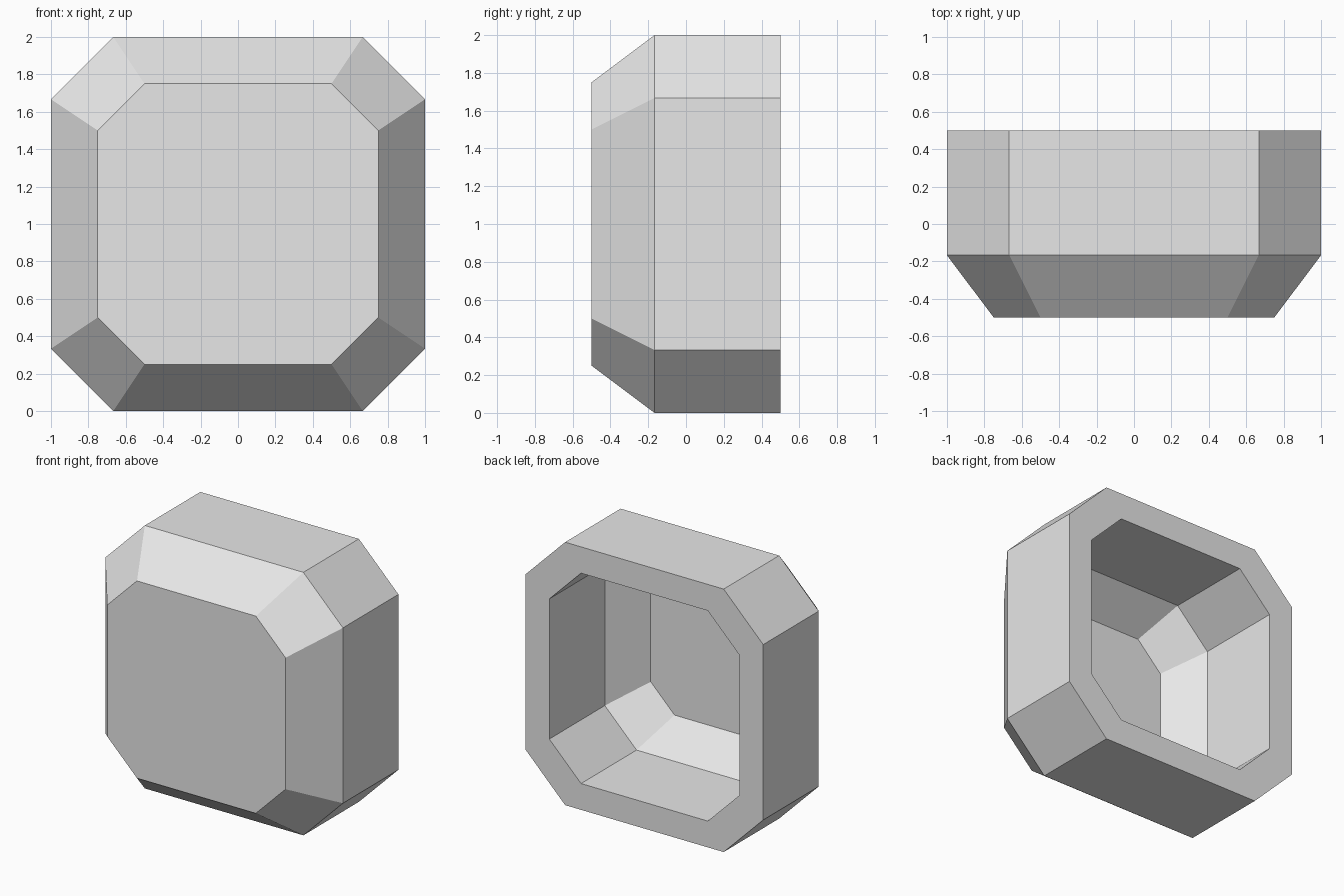
import bpy
import bmesh

cube = bpy.data.objects.get("Cube")
if cube:
    bpy.data.objects.remove(cube, do_unlink=True)

grey = bpy.data.materials.new("light grey")
grey.use_nodes = True
colour = (0.8, 0.8, 0.8, 1)
grey.diffuse_color = colour
grey.node_tree.nodes["Principled BSDF"].inputs["Base Color"].default_value = colour


def octagon(bm, half, flat, y):
    """Ring of eight vertices: a square of the given half size with cut corners."""
    pts = [(flat, half), (half, flat), (half, -flat), (flat, -half),
           (-flat, -half), (-half, -flat), (-half, flat), (-flat, half)]
    return [bm.verts.new((x, y, 1 + z)) for x, z in pts]


def bridge(bm, a, b):
    for i in range(8):
        j = (i + 1) % 8
        bm.faces.new((a[i], a[j], b[j], b[i]))


bm = bmesh.new()

# Outer shell from front to back, then the hollow from the rim inwards
sections = [(0.75, 0.5, -0.5), (1, 0.667, -0.167), (1, 0.667, 0.5),
            (0.8, 0.533, 0.5), (0.8, 0.533, -0.167), (0.6, 0.4, -0.433)]
rings = [octagon(bm, *s) for s in sections]
for a, b in zip(rings, rings[1:]):
    bridge(bm, a, b)

# Front panel and the inner floor of the hollow
bm.faces.new(rings[0])
bm.faces.new(rings[-1])
bmesh.ops.recalc_face_normals(bm, faces=bm.faces)

mesh = bpy.data.meshes.new("hollow_shell")
bm.to_mesh(mesh)
bm.free()
mesh.materials.append(grey)
shell = bpy.data.objects.new("hollow_shell", mesh)
bpy.context.collection.objects.link(shell)
